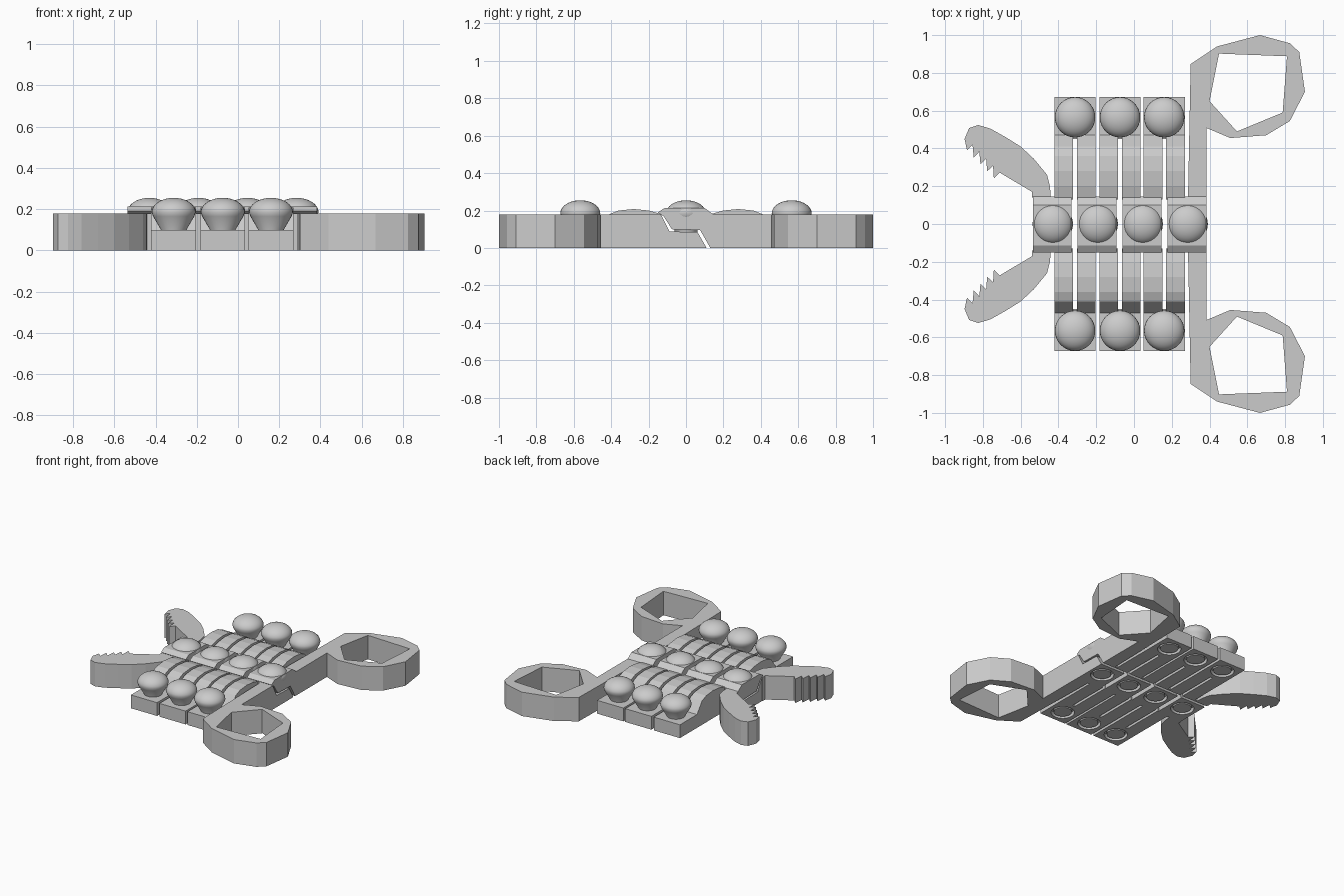
import bpy, bmesh, math
from mathutils import Vector

cube = bpy.data.objects.get("Cube")
if cube:
    bpy.data.objects.remove(cube)

grey = bpy.data.materials.new("plain_grey")
grey.use_nodes = True
grey.diffuse_color = (0.6, 0.6, 0.6, 1)
grey.node_tree.nodes["Principled BSDF"].inputs["Base Color"].default_value = (0.6, 0.6, 0.6, 1)

H = 0.18          # body height
PITCH = 0.238     # spacing of the pivots
GAP = 0.012       # clearance between columns
RADIUS = 0.107    # pivot head radius
ROW = 0.565       # y of the outer pivots


def finish(name, bm, smooth=False):
    bmesh.ops.recalc_face_normals(bm, faces=bm.faces)
    mesh = bpy.data.meshes.new(name)
    bm.to_mesh(mesh)
    bm.free()
    mesh.materials.append(grey)
    obj = bpy.data.objects.new(name, mesh)
    bpy.context.collection.objects.link(obj)
    if smooth:
        bpy.ops.object.select_all(action='DESELECT')
        obj.select_set(True)
        bpy.context.view_layer.objects.active = obj
        bpy.ops.object.shade_smooth_by_angle(angle=math.radians(35))
    return obj


def prism(name, outline, lo, hi, axis='z', flip=1):
    """Extrude an outline along z (x, y points) or along x (y, z points)."""
    bm = bmesh.new()
    if axis == 'z':
        pts = [Vector((a, b * flip, lo)) for a, b in outline]
        step = Vector((0, 0, hi - lo))
    else:
        pts = [Vector((lo, a * flip, b)) for a, b in outline]
        step = Vector((hi - lo, 0, 0))
    face = bm.faces.new([bm.verts.new(p) for p in pts])
    new = bmesh.ops.extrude_face_region(bm, geom=[face])["geom"]
    bmesh.ops.translate(bm, vec=step, verts=[v for v in new if isinstance(v, bmesh.types.BMVert)])
    return finish(name, bm)


def lathe(name, profile, x, y, steps=32):
    """Spin a radius-height profile about a vertical axis."""
    bm = bmesh.new()
    verts = [bm.verts.new((r, 0, z)) for r, z in profile]
    edges = [bm.edges.new(pair) for pair in zip(verts, verts[1:])]
    bmesh.ops.spin(bm, geom=verts + edges, cent=(0, 0, 0), axis=(0, 0, 1),
                   angle=math.tau, steps=steps, use_duplicate=False)
    bmesh.ops.remove_doubles(bm, verts=bm.verts, dist=0.0005)
    bmesh.ops.translate(bm, vec=(x, y, 0), verts=bm.verts)
    return finish(name, bm, smooth=True)


def cut(obj, cutter):
    mod = obj.modifiers.new("cut", 'BOOLEAN')
    mod.operation, mod.object, mod.solver = 'DIFFERENCE', cutter, 'EXACT'
    bpy.context.view_layer.objects.active = obj
    bpy.ops.object.modifier_apply(modifier=mod.name)
    bpy.data.objects.remove(cutter)


def pivot(name, x, y, base):
    """Mushroom pin, plus a round recess under its base plate."""
    dome = [(RADIUS * math.cos(t * math.pi / 16), 0.185 + 0.07 * math.sin(t * math.pi / 16))
            for t in range(9)]
    lathe(name, [(0, 0.004), (0.062, 0.004), (0.062, 0.1), (0.1, 0.165)] + dome, x, y)
    cut(base, lathe("recess", [(0, -0.02), (0.08, -0.02), (0.08, 0.03), (0, 0.03)], x, y))


# Outer pivots on low plates, with a pair of arched bars toward the middle
bar = [(0.13, 0), (0.13, 0.18), (0.2, 0.2), (0.28, 0.208), (0.36, 0.2),
       (0.41, H), (0.47, 0.1), (0.47, 0)]
half = PITCH / 2 - GAP / 2
for side, flip in (("back", 1), ("front", -1)):
    for i in range(3):
        x = -0.312 + i * PITCH + (i > 1) * -0.004
        y = flip * ROW
        plate = prism(f"{side}_plate_{i}", [(x - 0.109, 0.45), (x + 0.109, 0.45),
                      (x + 0.109, 0.673), (x - 0.109, 0.673)], 0, 0.1, flip=flip)
        pivot(f"{side}_pin_{i}", x, y, plate)
        for part, lo, hi in (("left", 0.01, 0.109), ("right", -0.109, -0.01)):
            prism(f"{side}_{part}_bar_{i}", bar, x + lo, x + hi, 'x', flip)

# Middle pivots: a lower link from the front and an upper link from the back
lower = [(-0.15, 0), (-0.15, H), (-0.135, H), (-0.088, 0.088), (0.062, 0.084), (0.11, 0)]
upper = [(0.145, 0), (0.145, H), (0.1, 0.213), (-0.115, 0.213), (-0.15, 0.19),
         (-0.12, 0.17), (-0.075, 0.1), (0.075, 0.096), (0.13, 0)]
for i in range(4):
    x = -0.43 + i * PITCH
    base = prism(f"lower_link_{i}", lower, x - 0.106, x + 0.1, 'x')
    prism(f"upper_link_{i}", upper, x - 0.106, x + 0.1, 'x')
    pivot(f"middle_pin_{i}", x, 0, base)

# Toothed jaws: a curved back edge and a zigzag biting edge
jaw = [(-0.44, 0.14), (-0.445, 0.2), (-0.46, 0.26), (-0.53, 0.345), (-0.6, 0.41), (-0.68, 0.46),
       (-0.76, 0.505), (-0.825, 0.524), (-0.873, 0.508), (-0.897, 0.45)]
for t in range(5):
    jaw.append((-0.884 + 0.0355 * t, 0.39 - 0.037 * t))
    jaw.append((-0.855 + 0.0362 * t, 0.42 - 0.037 * t))
jaw += [(-0.54, 0.17), (-0.54, 0.14)]

# Finger loops: arm and ring in one outline, with a five-sided opening
loop = [(0.286, 0.14), (0.3, 0.847), (0.44, 0.94), (0.667, 1.0), (0.825, 0.957), (0.875, 0.91),
        (0.905, 0.7), (0.825, 0.545), (0.7, 0.47), (0.51, 0.455), (0.385, 0.508), (0.385, 0.14)]
opening = [(0.45, 0.902), (0.81, 0.888), (0.787, 0.59), (0.545, 0.49), (0.4, 0.65)]
for side, flip in (("back", 1), ("front", -1)):
    prism(f"{side}_jaw", jaw, 0, H, flip=flip)
    handle = prism(f"{side}_finger_loop", loop, 0, H, flip=flip)
    cut(handle, prism("opening", opening, -0.1, 0.3, flip=flip))
